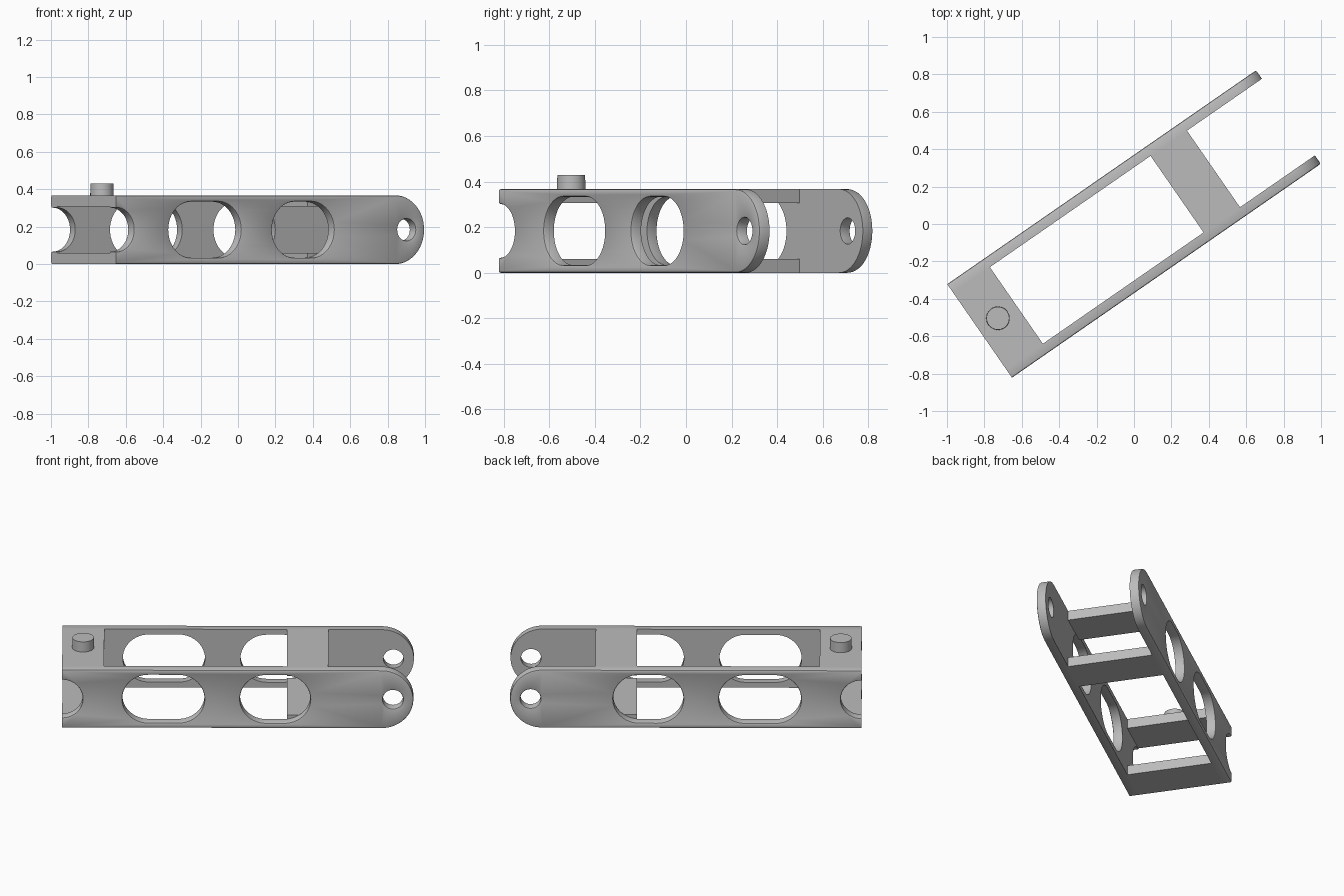
import bpy, bmesh
from math import cos, sin, pi, radians
from mathutils import Matrix

cube = bpy.data.objects.get("Cube")
if cube:
    bpy.data.objects.remove(cube)

TURN = Matrix.Rotation(radians(34.7), 4, 'Z')
L, W, H = 1.004, 0.304, 0.367      # half length, half width, height
T, PLATE = 0.055, 0.06             # wall and plate thickness
MID = H / 2

grey = bpy.data.materials.new("grey metal")
grey.use_nodes = True
colour = (0.5, 0.5, 0.5, 1)
grey.diffuse_color = colour
grey.node_tree.nodes["Principled BSDF"].inputs["Base Color"].default_value = colour


def finish(bm, name):
    """Turn a bmesh into a rotated, shaded object."""
    bmesh.ops.recalc_face_normals(bm, faces=bm.faces)
    bm.transform(TURN)
    mesh = bpy.data.meshes.new(name)
    bm.to_mesh(mesh)
    bm.free()
    mesh.materials.append(grey)
    obj = bpy.data.objects.new(name, mesh)
    bpy.context.collection.objects.link(obj)
    bpy.ops.object.select_all(action='DESELECT')
    obj.select_set(True)
    bpy.context.view_layer.objects.active = obj
    bpy.ops.object.shade_smooth_by_angle(angle=radians(35))


def arc(cx, r, start, end, n=24):
    steps = [start + (end - start) * i / n for i in range(n + 1)]
    return [(cx + r * cos(a), MID + r * sin(a)) for a in steps]


def slot(x0, x1, r, grow):
    """Slot with round ends, widened by grow."""
    return (arc(x1 - r, r + grow, -pi / 2, pi / 2)
            + arc(x0 + r, r + grow, pi / 2, 3 * pi / 2))


def outlines(e):
    """Wall outline and its holes, with the edge pulled back by e."""
    body = (arc(L - MID, MID - e, -pi / 2, pi / 2, 32)
            + [(-L, H - e)] + arc(-L, 0.118 + e, pi / 2, -pi / 2) + [(-L, e)])
    pin_hole = arc(0.887, 0.058 + e, 0, 2 * pi, 32)[:-1]
    return [body, slot(-0.66, -0.19, 0.15, e), slot(0.013, 0.415, 0.15, e), pin_hole]


def side_wall(name, side):
    bm = bmesh.new()
    # Rounded outer rim, then straight through to the inner face
    levels = [(0.009, 0), (0.0026, 0.0026), (0, 0.009), (0, T)]
    rings = [[[bm.verts.new((x, side * (W - depth), z)) for x, z in loop]
              for loop in outlines(e)] for e, depth in levels]
    for a, b in zip(rings, rings[1:]):
        for la, lb in zip(a, b):
            for i in range(len(la)):
                j = (i + 1) % len(la)
                bm.faces.new((la[i], la[j], lb[j], lb[i]))
    for ring in (rings[0], rings[-1]):
        edges = [bm.edges.get((lp[i - 1], lp[i])) for lp in ring for i in range(len(lp))]
        bmesh.ops.triangle_fill(bm, edges=edges, use_beauty=True, normal=(0, side, 0))
    finish(bm, name)


def cross_plate(name, x0, x1, z0):
    bm = bmesh.new()
    bmesh.ops.create_cube(bm, size=1)
    bm.transform(Matrix.Translation(((x0 + x1) / 2, 0, z0 + PLATE / 2))
                 @ Matrix.Diagonal((x1 - x0, 2 * (W - T), PLATE, 1)))
    finish(bm, name)


# Two pierced side walls
side_wall("left_wall", 1)
side_wall("right_wall", -1)

# Upper and lower plates joining the walls
for level, z0 in (("lower", 0), ("upper", H - PLATE)):
    cross_plate(level + "_end_plate", -L, -0.765, z0)
    cross_plate(level + "_middle_plate", 0.28, 0.517, z0)

# Round peg on the end plate
bm = bmesh.new()
bmesh.ops.create_cone(bm, cap_ends=True, segments=40, radius1=0.063, radius2=0.061,
                      depth=0.075, matrix=Matrix.Translation((-0.885, 0, 0.3925)))
finish(bm, "peg")
